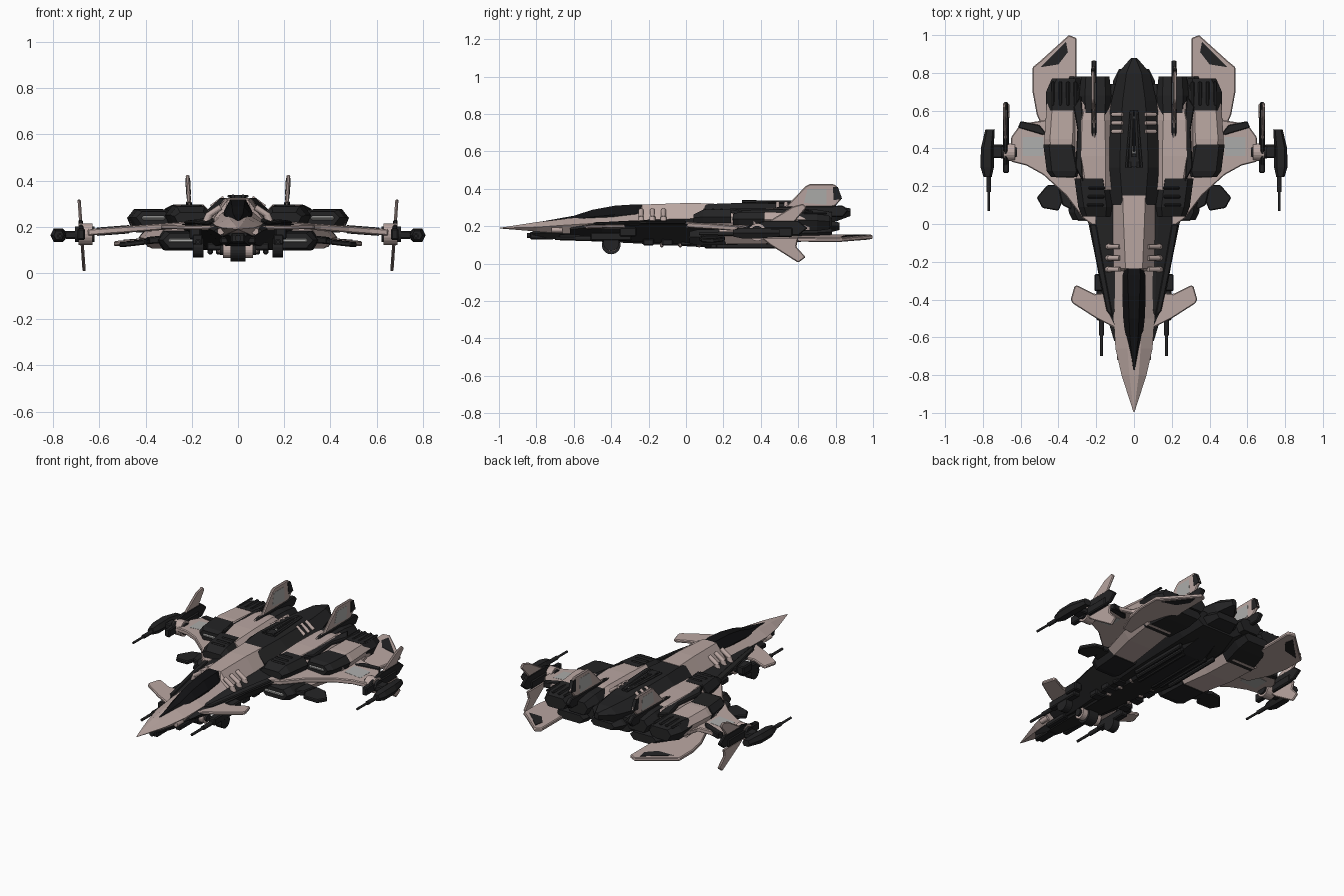
import bpy, bmesh, math
from mathutils import Vector


def material(name, c):
    m = bpy.data.materials.new(name)
    m.diffuse_color = (*c, 1)
    return m


PINK = material("dusty_pink", (0.49, 0.385, 0.36))
DARK = material("dark_hull", (0.017, 0.017, 0.018))
BLACK = material("canopy_black", (0.006, 0.006, 0.007))
GREY = material("light_grey", (0.42, 0.42, 0.41))


def finish(name, bm, mat, mirror=False, bevel=0.0):
    bmesh.ops.recalc_face_normals(bm, faces=bm.faces)
    me = bpy.data.meshes.new(name)
    bm.to_mesh(me)
    bm.free()
    me.materials.append(mat)
    ob = bpy.data.objects.new(name, me)
    bpy.context.collection.objects.link(ob)
    if bevel:
        b = ob.modifiers.new("bevel", 'BEVEL')
        b.width, b.segments = bevel, 1
    if mirror:
        ob.modifiers.new("mirror", 'MIRROR')
    return ob


def loft(name, secs, mat, mirror=False, bevel=0.0):
    """Hexagonal sections: y, centre x, half widths top/mid/bottom, z top/mid/bottom."""
    bm = bmesh.new()
    rings = []
    for y, cx, wt, wm, wb, zt, zm, zb in secs:
        pts = [(wt, zt), (wm, zm), (wb, zb), (-wb, zb), (-wm, zm), (-wt, zt)]
        rings.append([bm.verts.new((cx + x, y, z)) for x, z in pts])
    for a, b in zip(rings, rings[1:]):
        for i in range(6):
            j = (i + 1) % 6
            bm.faces.new((a[i], a[j], b[j], b[i]))
    bm.faces.new(rings[0])
    bm.faces.new(rings[-1])
    return finish(name, bm, mat, mirror, bevel)


def plate(name, pts, off, mat, mirror=True, bevel=0.005):
    """Flat outline thickened both ways along off."""
    off = Vector(off) / 2
    bm = bmesh.new()
    a = [bm.verts.new(Vector(p) + off) for p in pts]
    b = [bm.verts.new(Vector(p) - off) for p in pts]
    bm.faces.new(a)
    bm.faces.new(b[::-1])
    for i in range(len(a)):
        j = (i + 1) % len(a)
        bm.faces.new((a[i], b[i], b[j], a[j]))
    return finish(name, bm, mat, mirror, bevel)


def box(name, c, s, mat, mirror=True, bevel=0.006):
    bm = bmesh.new()
    bmesh.ops.create_cube(bm, size=1)
    for v in bm.verts:
        v.co = [c[i] + v.co[i] * s[i] for i in range(3)]
    return finish(name, bm, mat, mirror, bevel)


def cyl(name, p, q, r, mat, mirror=True, n=14, r2=None):
    p, q = Vector(p), Vector(q)
    bm = bmesh.new()
    bmesh.ops.create_cone(bm, cap_ends=True, segments=n, radius1=r, radius2=r2 or r, depth=(q - p).length)
    rot = (q - p).to_track_quat('Z', 'Y')
    for v in bm.verts:
        v.co = rot @ v.co + (p + q) / 2
    return finish(name, bm, mat, mirror)


# Fuselage, canopy and dark hull
loft("nose_and_spine", [
    (-.995, 0, .001, .003, .001, .192, .19, .188), (-.8, 0, .025, .066, .04, .222, .195, .172),
    (-.66, 0, .035, .098, .06, .238, .205, .162), (-.5, 0, .045, .108, .07, .252, .215, .15),
    (-.25, 0, .055, .11, .08, .27, .225, .14), (-.235, 0, .045, .11, .08, .316, .23, .14),
    (0, 0, .055, .115, .09, .324, .235, .13), (.15, 0, .06, .12, .09, .322, .235, .13)], PINK)
loft("canopy", [
    (-.79, 0, .002, .005, .003, .222, .215, .2), (-.6, 0, .022, .046, .045, .256, .236, .2),
    (-.5, 0, .026, .057, .055, .288, .25, .2), (-.38, 0, .03, .062, .06, .31, .262, .2),
    (-.27, 0, .034, .06, .055, .317, .27, .2), (-.235, 0, .03, .05, .05, .316, .27, .2)], BLACK)
loft("side_hull", [
    (-.62, 0, .085, .105, .05, .195, .182, .145), (-.45, 0, .11, .155, .07, .222, .2, .125),
    (-.2, 0, .12, .2, .1, .235, .21, .115), (.02, 0, .13, .245, .13, .24, .21, .105),
    (.2, 0, .15, .25, .15, .25, .2, .1), (.6, 0, .14, .22, .14, .25, .19, .12),
    (.74, 0, .12, .18, .11, .24, .2, .15)], DARK)
loft("chin_hull", [
    (-.82, 0, .03, .04, .02, .18, .165, .145), (-.68, 0, .05, .06, .035, .18, .16, .128),
    (-.3, 0, .08, .1, .06, .18, .15, .11), (.15, 0, .1, .13, .08, .18, .14, .085),
    (.5, 0, .1, .13, .08, .18, .14, .09), (.72, 0, .07, .09, .05, .2, .18, .15)], DARK)
loft("rear_spine", [
    (.1, 0, .06, .115, .1, .318, .25, .2), (.3, 0, .075, .16, .14, .325, .25, .2),
    (.5, 0, .07, .14, .12, .322, .255, .2), (.65, 0, .06, .12, .1, .315, .26, .2),
    (.8, 0, .04, .085, .06, .31, .275, .225), (.88, 0, .008, .015, .01, .295, .28, .255)], DARK)
loft("lower_tail", [(.55, 0, .1, .13, .1, .23, .19, .13), (.76, 0, .08, .11, .08, .23, .2, .165),
                    (.82, 0, .06, .08, .06, .22, .2, .18)], DARK)
plate("hull_edge_trim", [(.11, -.5, .216), (.145, -.46, .212), (.2, -.2, .218), (.235, 0, .218), (.2, 0, .225),
                         (.165, -.2, .226)], (0, 0, .012), DARK)

# Ribbed pipes along the neck and spine
for i in range(3):
    y = -.12 - .06 * i
    cyl(f"neck_pipe_{i}", (.075, y, .285), (.135, y, .245), .013, PINK)
    cyl(f"neck_pipe_end_{i}", (.125, y, .25), (.14, y, .215), .016, PINK)
    y = .49 + .045 * i
    cyl(f"spine_pipe_{i}", (.06, y, .325), (.115, y, .285), .01, PINK)
for x, r in ((.022, .008), (.04, .006)):
    cyl("dorsal_barrel", (x, .3, .332), (x * .4, .6, .328), r, DARK)
cyl("dorsal_ring", (0, .33, .315), (0, .33, .338), .03, DARK, False)
box("dorsal_vent", (0, .47, .325), (.03, .2, .014), GREY, False, .006)
box("dorsal_vent_core", (0, .47, .33), (.018, .18, .012), DARK, False)

# Inner upper nacelles: intake, armour, exhaust
loft("inner_intake", [
    (.04, .2, .05, .075, .06, .262, .245, .215), (.09, .205, .06, .09, .07, .288, .25, .21),
    (.24, .225, .06, .09, .07, .292, .25, .2)], DARK, True)
loft("inner_armour", [
    (.18, .2, .05, .095, .07, .288, .25, .18), (.36, .215, .065, .105, .08, .296, .25, .18),
    (.55, .215, .06, .105, .08, .296, .25, .18), (.7, .205, .04, .075, .06, .28, .25, .2)], PINK, True)
plate("inner_stripe", [(.27, .22, .284), (.31, .3, .27), (.3, .5, .275), (.32, .62, .265), (.28, .68, .275),
                       (.265, .5, .285), (.275, .34, .285)], (0, 0, .025), DARK)
loft("inner_exhaust", [
    (.58, .205, .05, .08, .06, .292, .25, .19), (.68, .205, .055, .085, .06, .292, .25, .19),
    (.78, .205, .05, .075, .05, .275, .245, .2)], DARK, True)
for i in range(3):
    box(f"inner_vent_{i}", (.205 - .004 * i, .1 + .045 * i, .29), (.09, .018, .012), DARK)

# Outer upper nacelles with lit intake slots
loft("outer_intake", [
    (.25, .365, .05, .075, .05, .265, .24, .208), (.28, .37, .065, .092, .065, .274, .24, .2),
    (.42, .39, .06, .09, .07, .276, .238, .19)], DARK, True)
loft("outer_armour", [
    (.36, .385, .05, .085, .07, .272, .235, .18), (.45, .385, .06, .09, .07, .276, .235, .18),
    (.66, .375, .055, .085, .07, .268, .235, .18)], PINK, True)
loft("outer_exhaust", [
    (.6, .37, .065, .095, .07, .272, .23, .175), (.7, .37, .065, .095, .07, .268, .23, .175),
    (.77, .36, .05, .075, .05, .255, .225, .185)], DARK, True)
box("outer_intake_slot", (.365, .25, .238), (.1, .01, .016), GREY)
for i in range(4):
    box(f"exhaust_fin_{i}", (.31 + .04 * i, .69, .268), (.02, .13, .012), DARK)
box("nacelle_bridge", (.29, .45, .225), (.06, .4, .06), DARK)
box("rear_bridge", (.28, .66, .22), (.06, .16, .05), DARK)

# Lower nacelles
loft("lower_intake", [
    (.02, .235, .06, .09, .06, .172, .142, .108), (.06, .24, .075, .105, .075, .182, .142, .098),
    (.22, .25, .075, .105, .075, .185, .145, .1)], DARK, True)
box("lower_intake_slot", (.235, .02, .14), (.13, .01, .018), GREY)
loft("lower_armour", [
    (.18, .25, .07, .1, .07, .19, .145, .105), (.4, .29, .08, .12, .08, .2, .15, .105),
    (.6, .31, .08, .12, .08, .2, .155, .115)], PINK, True)
loft("lower_exhaust", [
    (.56, .3, .09, .125, .09, .2, .16, .112), (.7, .27, .085, .115, .085, .2, .165, .125),
    (.78, .25, .065, .09, .065, .19, .17, .14)], DARK, True)
for i in range(3):
    box(f"belly_rib_{i}", (.05 + .035 * i, .3 + .03 * i, .095), (.022, .4, .03), DARK)
    box(f"belly_block_{i}", (.1, -.2 + .1 * i, .115), (.07, .06, .035), DARK)
    box(f"belly_trim_{i}", (.075, -.13 + .1 * i, .1), (.03, .02, .025), PINK)

# Main wings
wing_z = lambda x: .225 - .076 * x
wing = [(.2, -.02), (.27, .03), (.36, .15), (.48, .26), (.57, .31), (.65, .33), (.65, .46), (.6, .53),
        (.47, .55), (.45, .63), (.2, .65)]
plate("main_wing", [(x, y, wing_z(x)) for x, y in wing], (0, 0, .028), PINK)
plate("wing_flap", [(x, y, wing_z(x)) for x, y in [(.465, .48), (.5, .525), (.6, .545), (.615, .51), (.48, .47)]],
      (0, 0, .036), DARK)
plate("wing_panel", [(x, y, wing_z(x)) for x, y in [(.48, .36), (.59, .36), (.59, .46), (.48, .46)]],
      (0, 0, .03), GREY, bevel=0)
plate("under_wing_fin", [(.36, .16, .14), (.395, .21, .136), (.46, .205, .13), (.515, .14, .122), (.485, .085, .124),
                         (.4, .07, .134)][::-1], (0, 0, .022), DARK)
plate("fin_root", [(.28, .05, .15), (.38, .1, .14), (.4, .19, .14), (.3, .2, .15)], (0, 0, .03), DARK)

# Swept tail planes
tail_z = lambda x: .17 - .08 * x
tail = [(.3, .42), (.46, .45), (.515, .58), (.537, .7), (.537, .83), (.5, .86), (.345, 1.0), (.305, .985), (.305, .8)]
plate("tail_plane", [(x, y, tail_z(x)) for x, y in tail], (0, 0, .022), PINK)
plate("tail_plane_patch", [(x, y, tail_z(x)) for x, y in [(.495, .83), (.36, .965), (.35, .91), (.4, .845)]],
      (0, 0, .027), DARK, bevel=0)

# Vertical fins
fin_x = lambda z: .195 + .055 * z
fin = [(.42, .29), (.54, .31), (.64, .415), (.66, .425), (.79, .425), (.805, .415), (.835, .35), (.8, .31), (.7, .28)]
plate("tail_fin", [(fin_x(z), y, z) for y, z in fin], (.016, 0, 0), PINK)
plate("tail_fin_panel", [(fin_x(z), y, z) for y, z in [(.63, .325), (.75, .315), (.75, .4), (.65, .4)]],
      (.018, 0, 0), GREY, bevel=0)
plate("rudder", [(fin_x(z), y, z) for y, z in [(.79, .34), (.835, .345), (.812, .41), (.785, .41)]],
      (.021, 0, 0), DARK, bevel=0)
plate("fin_base", [(.212, y, z) for y, z in [(.4, .28), (.5, .305), (.84, .31), (.868, .285), (.84, .25), (.5, .25)]],
      (.026, 0, 0), DARK)

# Wing tip pods, blades and guns
tip_x = lambda z: .665 + .07 * z
cyl("tip_ring", (.63, .38, .168), (.69, .38, .168), .047, PINK, n=20)
cyl("tip_hub", (.62, .38, .168), (.705, .38, .168), .034, DARK, n=20)
box("tip_body", (.678, .42, .168), (.032, .3, .05), DARK)
for name, pts in (("upper_blade", [(.4, .2), (.57, .305), (.625, .32), (.645, .3), (.56, .2)]),
                  ("lower_blade", [(.4, .14), (.45, .1), (.6, .005), (.64, .035), (.59, .09), (.6, .14)])):
    plate(name, [(tip_x(z), y, z) for y, z in pts], (.014, 0, 0), PINK)
plate("blade_edge", [(tip_x(z), y, z) for y, z in [(.3, .19), (.42, .23), (.6, .23), (.65, .19), (.6, .15), (.3, .15)]],
      (.02, 0, 0), DARK)
box("gun_mount", (.72, .385, .165), (.06, .07, .035), DARK)
loft("tip_gun_body", [(.25, .775, .012, .022, .012, .182, .163, .145), (.3, .777, .02, .035, .02, .19, .163, .135),
                      (.4, .777, .02, .034, .02, .192, .163, .135), (.5, .762, .015, .025, .015, .182, .163, .145)],
     DARK, True)
cyl("tip_gun_barrel", (.77, .07, .16), (.77, .3, .16), .007, DARK)
cyl("tip_gun_sleeve", (.77, .17, .16), (.77, .28, .16), .012, DARK)

# Canards with slung guns
can_z = lambda x: .195 + .02 * (x - .1)
can = [(.1, -.55), (.2, -.5), (.325, -.42), (.335, -.40), (.315, -.33), (.3, -.325), (.21, -.37), (.1, -.36)]
plate("canard", [(x, y, can_z(x)) for x, y in can], (0, 0, .018), PINK)
box("canard_gun_body", (.175, -.4, .145), (.045, .22, .045), DARK)
box("canard_gun_block", (.185, -.31, .17), (.05, .09, .05), DARK)
cyl("canard_gun_drum", (.15, -.4, .11), (.195, -.4, .11), .042, DARK, n=20)
cyl("canard_gun_barrel", (.172, -.7, .135), (.172, -.45, .135), .008, DARK)
cyl("canard_gun_sleeve", (.172, -.59, .135), (.172, -.48, .135), .013, DARK)

# Belly turret and nose cannon
cyl("belly_wheel", (-.032, -.4, .1), (.032, -.4, .1), .05, DARK, False, 24)
cyl("belly_wheel_ring", (.03, -.4, .1), (.065, -.4, .1), .036, PINK, n=20)
cyl("belly_wheel_hub", (.06, -.4, .1), (.078, -.4, .1), .022, DARK, n=20)
box("nose_cannon_mount", (0, -.77, .15), (.06, .13, .04), DARK, False)
cyl("nose_cannon", (0, -.85, .15), (0, -.7, .15), .014, DARK, False)
cyl("nose_sensor", (.075, -.72, .18), (.075, -.66, .18), .015, PINK)
box("chin_pod", (.06, -.6, .14), (.035, .16, .03), DARK)
